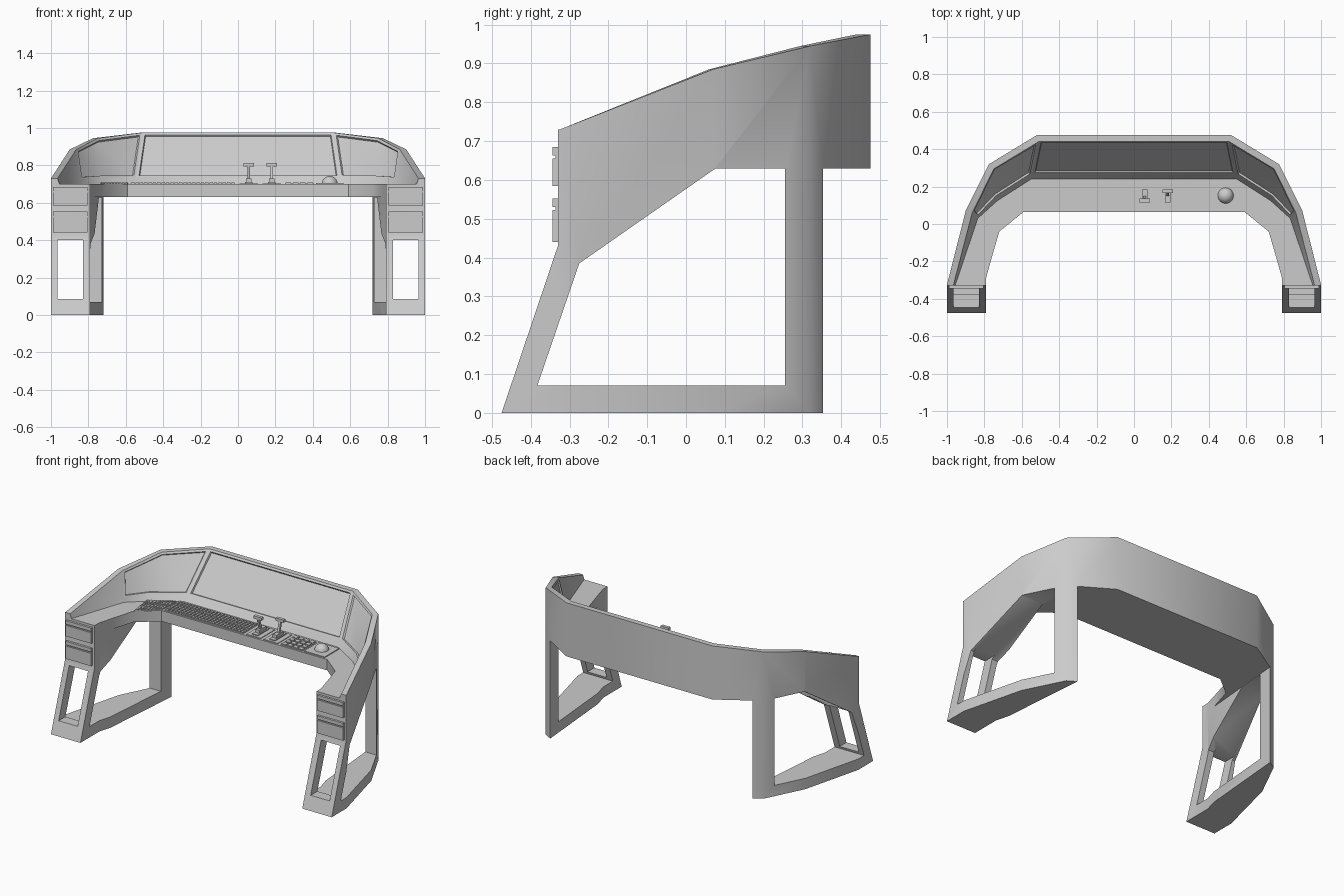
import bpy, bmesh, math
from mathutils import Vector

if "Cube" in bpy.data.objects:
    bpy.data.objects.remove(bpy.data.objects["Cube"])

DESK = 0.70


def make_object(name, bm):
    bmesh.ops.recalc_face_normals(bm, faces=bm.faces)
    mesh = bpy.data.meshes.new(name)
    bm.to_mesh(mesh)
    bm.free()
    ob = bpy.data.objects.new(name, mesh)
    bpy.context.collection.objects.link(ob)
    return ob


def add_prism(bm, bottom, offset):
    """Closed prism from a polygon swept along an offset."""
    a = [bm.verts.new(p) for p in bottom]
    b = [bm.verts.new(Vector(p) + Vector(offset)) for p in bottom]
    bm.faces.new(a[::-1])
    bm.faces.new(b)
    n = len(a)
    for i in range(n):
        bm.faces.new((a[i], a[(i + 1) % n], b[(i + 1) % n], b[i]))


def add_box(bm, x0, x1, y0, y1, z0, z1):
    add_prism(bm, [(x0, y0, z0), (x1, y0, z0), (x1, y1, z0), (x0, y1, z0)], (0, 0, z1 - z0))


def cut(target, bm):
    cutter = make_object("cutter", bm)
    cutter.hide_render = True
    mod = target.modifiers.new("cut", 'BOOLEAN')
    mod.operation, mod.solver, mod.object = 'DIFFERENCE', 'EXACT', cutter
    bpy.context.view_layer.objects.active = target
    bpy.ops.object.modifier_apply(modifier=mod.name)
    bpy.data.objects.remove(cutter)


def smooth(ob, angle=35):
    bpy.ops.object.select_all(action='DESELECT')
    ob.select_set(True)
    bpy.context.view_layer.objects.active = ob
    bpy.ops.object.shade_smooth_by_angle(angle=math.radians(angle))


# Console body: stations from arm front to centre
# (outer xy, top z, rim xy, desk back xy, desk front xy)
stations = [
    ((1.0, -.55), .73, (.965, -.55), (.955, -.55), (.79, -.55)),
    ((1.0, -.325), .73, (.965, -.325), (.955, -.325), (.79, -.285)),
    ((.90, .07), .885, (.865, .06), (.835, .03), (.755, -.16)),
    ((.775, .32), .945, (.75, .295), (.73, .125), (.72, -.04)),
    ((.52, .475), .975, (.51, .44), (.55, .24), (.59, .065)),
]


def section(st, s):
    outer, top, rim, back, front = st
    low, high = Vector((*back, DESK)), Vector((*rim, top))
    pts = [Vector((*outer, 0)), Vector((*outer, top)), high, low.lerp(high, .13),
           low, Vector((*front, DESK)), Vector((*front, 0))]
    return [Vector((p.x * s, p.y, p.z)) for p in pts]


rings = [section(s, -1) for s in stations] + [section(s, 1) for s in reversed(stations)]
bm = bmesh.new()
rings = [[bm.verts.new(p) for p in r] for r in rings]
screen = {}
for i in range(len(rings) - 1):
    a, b = rings[i], rings[i + 1]
    for k in range(7):
        j = (k + 1) % 7
        f = bm.faces.new((a[k], a[j], b[j], b[k]))
        if k == 2:
            screen[i] = f
bm.faces.new(rings[0])
bm.faces.new(rings[-1])
bmesh.ops.recalc_face_normals(bm, faces=bm.faces)

# Recessed screens: left, centre, right
for group in ((2, 3), (4,), (5, 6)):
    faces = [screen[g] for g in group]
    bmesh.ops.inset_region(bm, faces=faces, thickness=.014, depth=0, use_even_offset=True)
    bmesh.ops.inset_region(bm, faces=faces, thickness=.004, depth=-.01, use_even_offset=True)
body = make_object("console_body", bm)

# Knee space
bm = bmesh.new()
add_prism(bm, [(-.80, -.6, -.2), (.80, -.6, -.2), (.72, .355, -.2), (.72, .7, -.2),
               (-.72, .7, -.2), (-.72, .355, -.2)], (0, 0, .83))
cut(body, bm)
# Side openings
bm = bmesh.new()
add_prism(bm, [(-1.3, y, z) for y, z in ((-.275, .385), (.075, .629), (.255, .629),
                                         (.255, .07), (-.383, .07))], (2.6, 0, 0))
cut(body, bm)
# Sloped front of the arms
bm = bmesh.new()
add_prism(bm, [(-1.3, y, z) for y, z in ((-.33, 1.1), (-.33, .43), (-.5087, -.1),
                                         (-.8, -.1), (-.8, 1.1))], (2.6, 0, 0))
cut(body, bm)
# Front leg openings
for s in (-1, 1):
    bm = bmesh.new()
    x0, x1 = sorted((s * .83, s * .965))
    add_box(bm, x0, x1, -.7, -.2, .085, .40)
    cut(body, bm)
smooth(body)

# Drawers on the arm fronts
for side, s in (("left", -1), ("right", 1)):
    for level, z0, z1 in (("upper", .585, .685), ("lower", .44, .552)):
        bm = bmesh.new()
        x0, x1 = sorted((s * .805, s * .988))
        add_box(bm, x0, x1, -.336, -.32, z0, z1)
        add_box(bm, x0, x1, -.344, -.33, z0, z1 - .03)
        add_box(bm, x0, x1, -.344, -.33, z1 - .022, z1)
        make_object(f"{side}_{level}_drawer", bm)


def key_grid(name, quad, cols, rows, gap=.12, height=.008):
    """Base plate with a grid of keys inside a quad (bl, br, tr, tl)."""
    bl, br, tr, tl = [Vector((*p, DESK - .004)) for p in quad]

    def at(u, v):
        return bl.lerp(br, u).lerp(tl.lerp(tr, u), v)
    bm = bmesh.new()
    add_prism(bm, [bl, br, tr, tl], (0, 0, .007))
    for c in range(cols):
        for r in range(rows):
            u0, u1 = (c + gap) / cols, (c + 1 - gap) / cols
            v0, v1 = (r + gap) / rows, (r + 1 - gap) / rows
            add_prism(bm, [at(u0, v0), at(u1, v0), at(u1, v1), at(u0, v1)], (0, 0, .004 + height))
    return make_object(name, bm)


key_grid("main_keyboard", ((-.575, .075), (-.015, .075), (-.015, .222), (-.575, .222)), 24, 7)
key_grid("side_keyboard", ((-.715, -.035), (-.59, .075), (-.585, .212), (-.735, .12)), 8, 7)
key_grid("number_pad", ((.25, .075), (.405, .075), (.405, .222), (.25, .222)), 4, 4)

# Levers with T handles
for n, x, tilt in ((1, .058, -.025), (2, .18, .025)):
    bm = bmesh.new()
    add_box(bm, x - .05, x + .05, .075, .222, DESK - .005, DESK + .004)
    add_box(bm, x - .02, x + .02, .09, .208, DESK, DESK + .010)
    y = .15
    add_box(bm, x - .014, x + .014, y - .035, y + .035, DESK, DESK + .03)
    add_prism(bm, [(x - .007, y - .008, DESK), (x + .007, y - .008, DESK),
                   (x + .007, y + .008, DESK), (x - .007, y + .008, DESK)], (0, tilt, .1))
    add_box(bm, x - .028, x + .028, y + tilt - .01, y + tilt + .01, DESK + .095, DESK + .113)
    make_object(f"lever_{n}", bm)

# Trackball and its plate
bm = bmesh.new()
add_box(bm, .418, .565, .075, .222, DESK - .005, DESK + .006)
make_object("trackball_plate", bm)
bpy.ops.mesh.primitive_uv_sphere_add(segments=24, ring_count=12, radius=.043, location=(.49, .152, DESK))
ball = bpy.context.object
ball.name = "trackball"
smooth(ball, 60)
